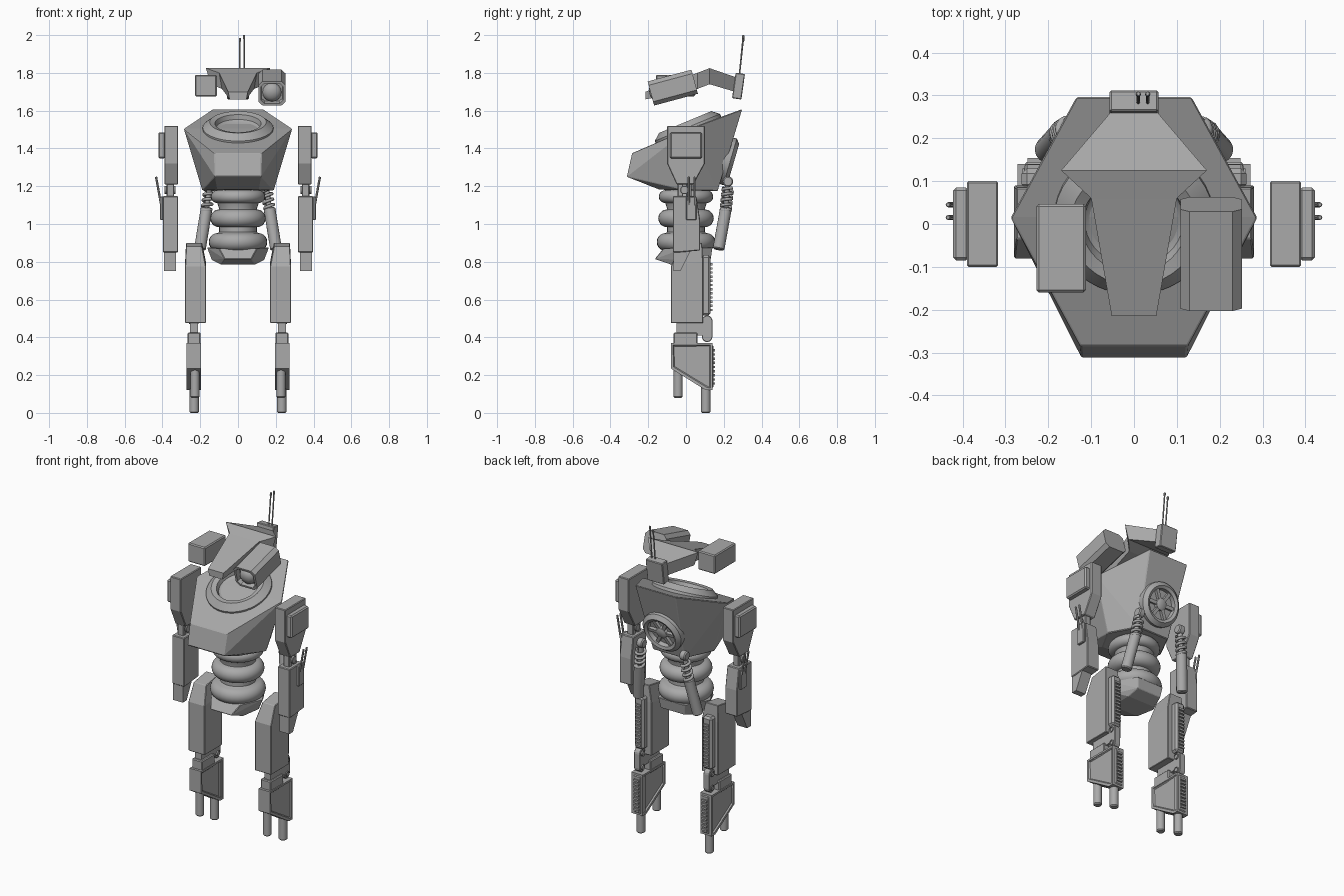
import bpy, bmesh, math
from mathutils import Vector, Matrix

if "Cube" in bpy.data.objects:
    bpy.data.objects.remove(bpy.data.objects["Cube"])

grey = bpy.data.materials.new("armour_grey")
grey.diffuse_color = (0.4, 0.4, 0.4, 1)
grey.use_nodes = True
grey.node_tree.nodes["Principled BSDF"].inputs["Base Color"].default_value = grey.diffuse_color


def finish(name, bm, mirror=False, bevel=0, smooth=False, mat=None):
    if mat:
        bm.transform(mat)
    bmesh.ops.recalc_face_normals(bm, faces=bm.faces)
    me = bpy.data.meshes.new(name)
    bm.to_mesh(me)
    bm.free()
    me.materials.append(grey)
    if smooth:
        me.shade_smooth()
        me.set_sharp_from_angle(angle=0.6)
    ob = bpy.data.objects.new(name, me)
    bpy.context.collection.objects.link(ob)
    if bevel:
        m = ob.modifiers.new("bevel", 'BEVEL')
        m.width, m.segments, m.limit_method = bevel, 1, 'ANGLE'
    if mirror:
        ob.modifiers.new("mirror", 'MIRROR')
    return ob


def hull(name, pts, sym=True, **kw):
    # convex solid round points, optionally symmetric in x
    bm = bmesh.new()
    pts = list(pts) + ([(-x, y, z) for x, y, z in pts] if sym else [])
    bmesh.ops.convex_hull(bm, input=[bm.verts.new(p) for p in pts])
    bmesh.ops.dissolve_limit(bm, angle_limit=0.02, verts=bm.verts, edges=bm.edges)
    return finish(name, bm, **kw)


def prism(name, prof, x0, x1, inset=0, **kw):
    # side profile (y, z) extruded along x
    bm = bmesh.new()
    a = [bm.verts.new((x0, y, z)) for y, z in prof]
    b = [bm.verts.new((x1, y, z)) for y, z in prof]
    caps = [bm.faces.new(a[::-1]), bm.faces.new(b)]
    n = len(prof)
    for i in range(n):
        j = (i + 1) % n
        bm.faces.new((a[i], a[j], b[j], b[i]))
    bmesh.ops.recalc_face_normals(bm, faces=bm.faces)
    if inset:
        bmesh.ops.inset_individual(bm, faces=caps, thickness=inset, depth=0)
        bmesh.ops.inset_individual(bm, faces=caps, thickness=inset * .4, depth=-0.008)
    return finish(name, bm, **kw)


def boxes(name, lims, **kw):
    # each item: x0, x1, y0, y1, z0, z1
    bm = bmesh.new()
    for x0, x1, y0, y1, z0, z1 in lims:
        m = Matrix.Translation(((x0 + x1) / 2, (y0 + y1) / 2, (z0 + z1) / 2))
        bmesh.ops.create_cube(bm, size=1, matrix=m @ Matrix.Diagonal((x1 - x0, y1 - y0, z1 - z0, 1)))
    return finish(name, bm, **kw)


def axis(a, b):
    d = Vector(b) - Vector(a)
    return Matrix.Translation(a) @ d.to_track_quat('Z', 'Y').to_matrix().to_4x4()


def lathe(name, prof, mat=None, seg=32, **kw):
    # (radius, height) profile turned round local z
    bm = bmesh.new()
    rings = []
    for r, h in prof:
        if r < 1e-5:
            rings.append([bm.verts.new((0, 0, h))] * seg)
        else:
            rings.append([bm.verts.new((r * math.cos(t), r * math.sin(t), h))
                          for t in (math.tau * i / seg for i in range(seg))])
    for p, q in zip(rings, rings[1:]):
        for i in range(seg):
            j = (i + 1) % seg
            vs = list(dict.fromkeys((p[i], p[j], q[j], q[i])))
            if len(vs) > 2:
                bm.faces.new(vs)
    return finish(name, bm, smooth=True, mat=mat, **kw)


def rod(name, a, b, r, tip=0.0, seg=16, **kw):
    L = (Vector(b) - Vector(a)).length
    t = tip or 0.002
    return lathe(name, [(0, 0), (r - t, 0), (r, t), (r, L - t), (r - t, L), (0, L)], axis(a, b), seg, **kw)


# torso: sloped hexagon tapering to the waist
hull("torso", [(.135, .297, 1.608), (.288, .016, 1.505), (.125, -.285, 1.375),
               (.122, -.313, 1.25), (.11, -.14, 1.182), (.19, 0, 1.178), (.105, .167, 1.174)], bevel=.004)
lathe("neck_ring", [(0, .0), (.1, .0), (.115, .01), (.122, .035), (.15, .043), (.187, .012), (.187, -.03), (0, -.03)],
      axis((0, .012, 1.5), (0, .012 - .385, 2.423)), 40)

# round vent on the back
vent = axis((0, .212, 1.335), (0, 1.172, 1.055))
lathe("back_vent", [(0, .035), (.02, .035), (.034, .028), (.036, .008), (.085, .008), (.088, .034),
                    (.105, .042), (.128, .022), (.128, -.04), (0, -.04)], vent, 36)
for i in range(6):
    boxes("vent_spoke", [(.03, .09, -.01, .01, .005, .026)], mat=vent @ Matrix.Rotation(i * math.pi / 3, 4, 'Z'))

# waist bellows and pelvis
prof = [(0, .84), (.11, .84)]
for zc, rc, rr in ((.905, .108, .047), (1.03, .1, .047), (1.145, .11, .034)):
    prof += [(rc + rr * math.cos(t), zc + rr * math.sin(t))
             for t in (math.pi * (i / 10 - .5) for i in range(11))]
    prof += [(.1, zc + rr + .005)]
lathe("waist_bellows", prof + [(.1, 1.2), (0, 1.2)])
hull("pelvis", [(.165, .0, .875), (.1, -.12, .87), (.09, .14, .875), (.07, -.165, .815), (.14, .0, .81),
                (.09, -.08, .785), (.09, .06, .785), (.08, .13, .81)], bevel=.003)

# head wedge with side wings
head = [(.055, .26, 1.778, 1.70), (.17, .125, 1.825, 1.74), (.1, .06, 1.80, 1.715), (.052, -.215, 1.70, 1.66)]
bm = bmesh.new()
out = head + [(-x, y, t, b) for x, y, t, b in head[::-1]]
top = [bm.verts.new((x, y, t)) for x, y, t, b in out]
bot = [bm.verts.new((x * .85, y, b)) for x, y, t, b in out]
for i in range(8):
    j = (i + 1) % 8
    bm.faces.new((top[i], top[j], bot[j], bot[i]))
for r in (top, bot):
    for k in ((0, 1, 6, 7), (1, 2, 5, 6), (2, 3, 4, 5)):
        bm.faces.new([r[i] for i in k])
finish("head", bm)
boxes("ear_box", [(-.228, -.112, -.16, .047, 1.675, 1.79)], bevel=.006)

# eye housing with recessed lens
cam = Matrix.Translation((.18, -.07, 1.722)) @ Matrix.Rotation(math.radians(15), 4, 'X')
bm = bmesh.new()
shape = [(sx * a, sz * b) for sx, sz, fl in ((1, 1, 0), (-1, 1, 1), (-1, -1, 0), (1, -1, 1))
         for a, b in ([(.072, .045), (.05, .066)][::-1] if fl else [(.072, .045), (.05, .066)])]
rings = [[bm.verts.new((x * s, y, z * s)) for x, z in shape]
         for y, s in ((.12, 1), (-.12, 1), (-.12, .82), (-.09, .76))]
bm.faces.new(rings[0])
bm.faces.new(rings[-1])
for p, q in zip(rings, rings[1:]):
    for i in range(8):
        bm.faces.new((p[i], p[(i + 1) % 8], q[(i + 1) % 8], q[i]))
finish("eye_housing", bm, mat=cam)
lathe("eye_lens", [(.05, -.01), (.05, .008), (.043, .022), (.025, .034), (0, .038)],
      cam @ Matrix.Translation((0, -.09, 0)) @ Matrix.Rotation(math.pi / 2, 4, 'X'), 16)

# aerial pack
boxes("aerial_box", [(-.057, .057, -.025, .025, -.068, .068)], bevel=.004,
      mat=Matrix.Translation((0, .278, 1.73)) @ Matrix.Rotation(math.radians(-8), 4, 'X'))
for x, z in ((.01, 1.98), (.032, 1.995)):
    rod("aerial", (x, .283, 1.79), (x, .303, z), .004, seg=8)
    rod("aerial_tip", (x, .302, z - .015), (x, .304, z + .005), .006, seg=8)

# arms
M = dict(mirror=True)
prism("upper_arm", [(-.1, 1.52), (.1, 1.52), (.1, 1.32), (.04, 1.21), (-.05, 1.21), (-.1, 1.32)],
      .317, .39, bevel=.004, **M)
boxes("shoulder_pad", [(.385, .422, -.085, .085, 1.348, 1.485)], bevel=.007, **M)
boxes("elbow_link", [(.338, .378, -.045, -.015, 1.12, 1.24), (.338, .378, 0, .03, 1.12, 1.24)], bevel=.004, **M)
rod("elbow_pin", (.33, -.008, 1.18), (.388, -.008, 1.18), .022, **M)
prism("forearm", [(-.07, 1.147), (.055, 1.147), (.075, 1.02), (.075, .86), (-.035, .85), (-.07, .85)],
      .317, .398, bevel=.004, **M)
boxes("forearm_plate", [(.395, .412, -.0, .055, 1.02, 1.145)], bevel=.004, **M)
for y in (.015, .045):
    rod("forearm_fin", (.405, y, 1.09), (.434, y, 1.25), .006, seg=8, **M)
prism("forearm_blade", [(-.066, .87), (.03, .87), (-.03, .75), (-.066, .75)], .327, .393, **M)

# back dampers: spring and cylinder
for s in (1, -1):
    cu = bpy.data.curves.new("damper_spring", 'CURVE')
    cu.dimensions, cu.bevel_depth, cu.bevel_resolution = '3D', .0085, 2
    m = axis((s * .15, .222, 1.19), (s * .168, .21, 1.07))
    sp = cu.splines.new('POLY')
    sp.points.add(64)
    for i, p in enumerate(sp.points):
        t = i / 64
        p.co = (*(m @ Vector((.025 * math.cos(t * 27), .025 * math.sin(t * 27), .125 * t))), 1)
    cu.materials.append(grey)
    bpy.context.collection.objects.link(bpy.data.objects.new("damper_spring", cu))
rod("damper_rod", (.145, .222, 1.23), (.168, .21, 1.07), .014, **M)
rod("damper_eye", (.125, .222, 1.225), (.165, .222, 1.225), .028, tip=.006, **M)
rod("damper_cylinder", (.166, .212, 1.085), (.202, .172, .865), .031, tip=.006, **M)

# legs
hull("thigh", [(.17, -.08, .775), (.28, -.08, .775), (.19, -.035, .88), (.275, -.035, .88), (.19, .085, .9),
               (.275, .085, .9), (.17, .09, .8), (.28, .09, .8), (.17, -.08, .475), (.28, -.08, .475),
               (.17, .09, .475), (.28, .09, .475)], sym=False, bevel=.003, **M)
for name, y, z0, z1 in (("thigh_track", .09, .515, .835), ("shin_track", .105, .125, .365)):
    boxes(name, [(.198, .262, y - .01, y + .04, z0, z1)], bevel=.012, **M)
    n = int((z1 - z0 - .04) / .022)
    boxes(name + "_ribs", [(.212, .248, y + .03, y + .049, z0 + .024 + i * .022, z0 + .036 + i * .022)
                           for i in range(n)], **M)

# knee: rounded link with two pins
prof = [(.112 + .028 * math.cos(t), zc + .028 * math.sin(t)) for zc, a in ((.488, 0), (.403, math.pi))
        for t in (a + math.pi * i / 8 for i in range(9))]
prism("knee_link", prof, .215, .255, bevel=.003, **M)
for z in (.488, .403):
    lathe("knee_pin", [(0, 0), (.012, 0), (.012, .05), (.017, .05), (.017, 0)], axis((.21, .112, z), (.3, .112, z)), 16, **M)
boxes("knee_post", [(.213, .255, -.05, .09, .41, .49)], **M)
boxes("knee_block", [(.198, .267, -.065, .06, .35, .425)], bevel=.005, **M)
prism("shin", [(-.08, .37), (.14, .37), (.14, .12), (.105, .12), (-.08, .235)], .195, .272, inset=.016, **M)
rod("front_toe_rod", (.228, -.042, .08), (.228, -.042, .3), .024, tip=.006, **M)
rod("rear_toe_rod", (.232, .105, 0), (.232, .105, .2), .025, tip=.006, **M)
